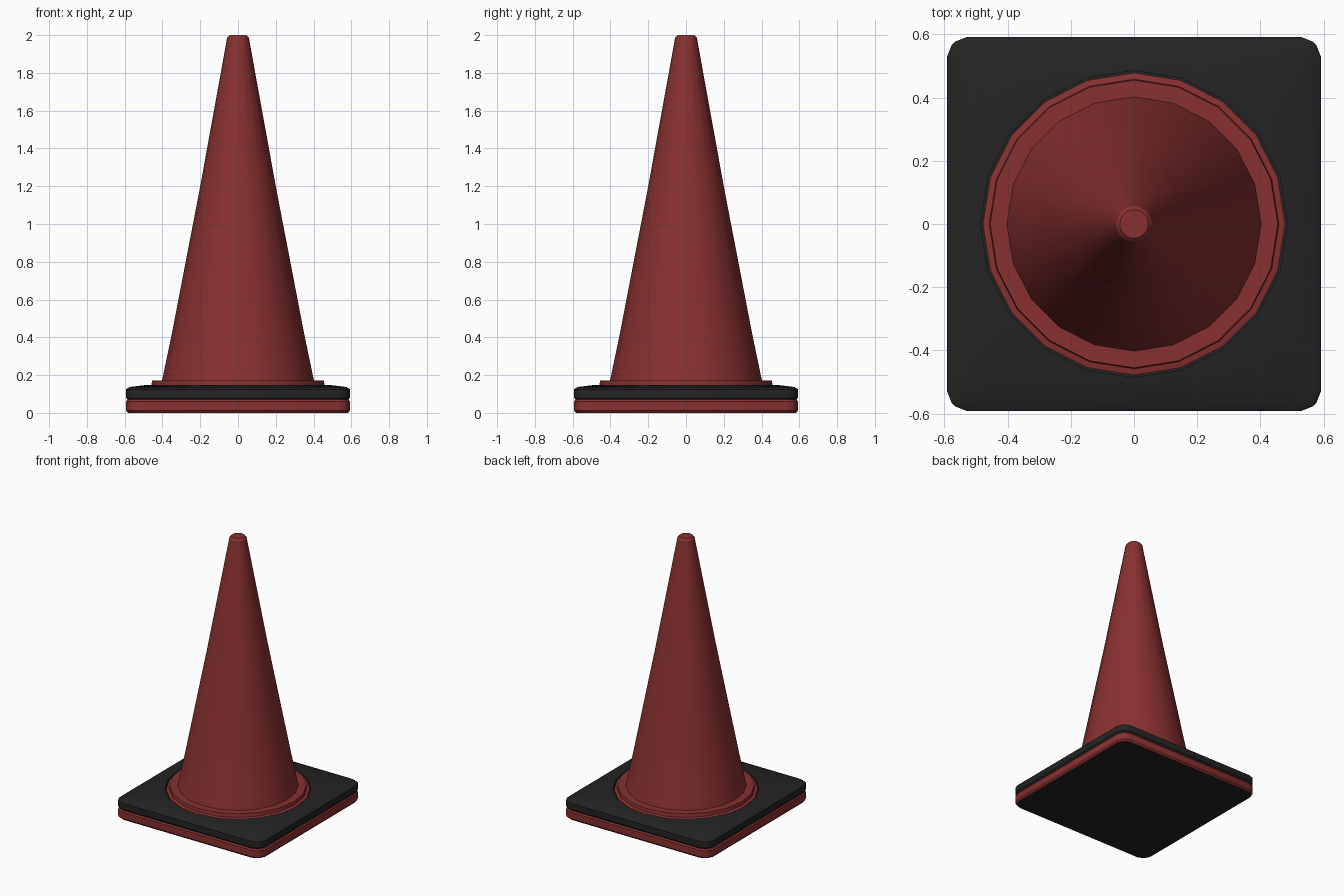
import bpy
import bmesh
from math import cos, sin, pi, radians

cube = bpy.data.objects.get("Cube")
if cube:
    bpy.data.objects.remove(cube)

SIDES = 20


def make_material(name, colour):
    mat = bpy.data.materials.new(name)
    mat.use_nodes = True
    mat.diffuse_color = (*colour, 1)
    shader = next(n for n in mat.node_tree.nodes if n.type == "BSDF_PRINCIPLED")
    shader.inputs["Base Color"].default_value = (*colour, 1)
    shader.inputs["Roughness"].default_value = 0.7
    return mat


red = make_material("dull red", (0.25, 0.03, 0.03))
black = make_material("rubber black", (0.017, 0.017, 0.017))


def circle(radius, z):
    return [(radius * cos(2 * pi * i / SIDES), radius * sin(2 * pi * i / SIDES), z)
            for i in range(SIDES)]


def rounded_square(half, z):
    # One quadrant of the outline, turned four times
    a, b, c = half - 0.065, half - 0.015, half - 0.027
    quadrant = [(half, 0), (half, a), (b, c), (c, b), (a, half)]
    points = []
    for turn in range(4):
        for x, y in quadrant:
            for _ in range(turn):
                x, y = -y, x
            points.append((x, y, z))
    return points


def loft(name, rings, materials, cap_start=True, cap_end=True):
    bm = bmesh.new()
    loops = [[bm.verts.new(p) for p in ring] for ring in rings]
    for low, high in zip(loops, loops[1:]):
        for i in range(SIDES):
            j = (i + 1) % SIDES
            bm.faces.new((low[i], low[j], high[j], high[i]))
    if cap_start:
        bm.faces.new(loops[0][::-1])
    if cap_end:
        bm.faces.new(loops[-1])
    bmesh.ops.recalc_face_normals(bm, faces=bm.faces)
    # The second material, if any, goes on the underside
    if len(materials) > 1:
        for face in bm.faces:
            if face.calc_center_median().z < 0.001:
                face.material_index = 1
    mesh = bpy.data.meshes.new(name)
    bm.to_mesh(mesh)
    bm.free()
    for mat in materials:
        mesh.materials.append(mat)
    obj = bpy.data.objects.new(name, mesh)
    bpy.context.collection.objects.link(obj)
    bpy.ops.object.select_all(action="DESELECT")
    obj.select_set(True)
    bpy.context.view_layer.objects.active = obj
    bpy.ops.object.shade_smooth_by_angle(angle=radians(30))
    return obj


# Lower slab with a dark underside
loft("lower_base",
     [rounded_square(h, z) for h, z in
      [(0.583, 0), (0.592, 0.012), (0.592, 0.06), (0.585, 0.07)]],
     [red, black])

# Upper slab, sloping up to a round opening
loft("upper_base",
     [rounded_square(h, z) for h, z in
      [(0.585, 0.07), (0.592, 0.08), (0.592, 0.125), (0.575, 0.137)]]
     + [circle(0.485, 0.148), circle(0.485, 0.09)],
     [black])

# Stepped flange and tapering cone with a rounded tip
profile = [(0.478, 0.09), (0.478, 0.143), (0.458, 0.147), (0.455, 0.172),
           (0.402, 0.172), (0.352, 0.41), (0.2, 1.2), (0.064, 1.95),
           (0.058, 1.985), (0.045, 2.0)]
loft("cone", [circle(r, z) for r, z in profile], [red])
